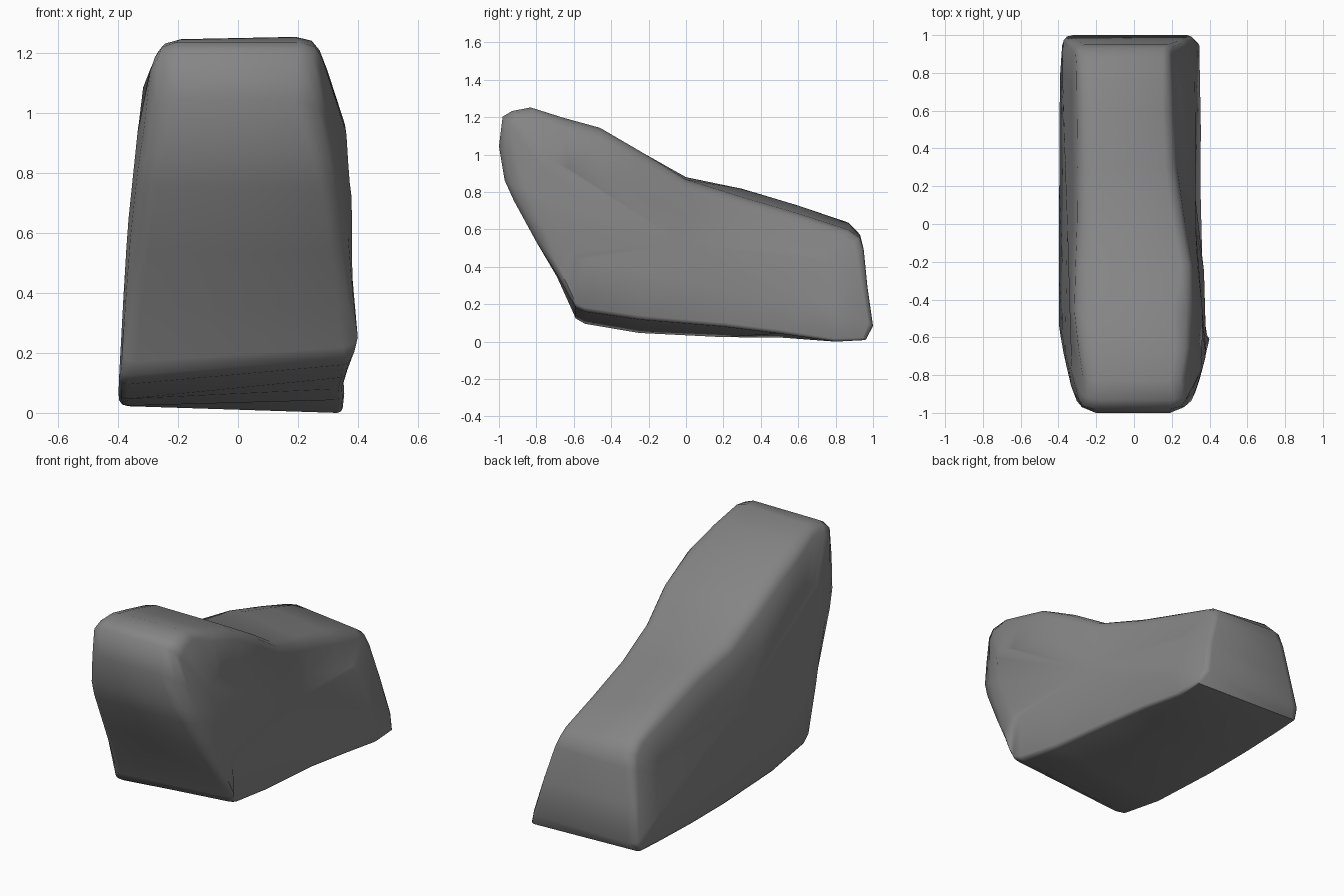
import bpy, bmesh
from mathutils import Vector

if "Cube" in bpy.data.objects:
    bpy.data.objects.remove(bpy.data.objects["Cube"])

# Side outline: y, z, shoulder width, shoulder drop, sideways tilt of the surface
OUTLINE = [
    (-0.61, 0.20, 0.05, 0.03, 0.07), (-0.59, 0.16, 0.03, 0.02, 0.08),
    (-0.54, 0.135, 0.03, 0.02, 0.09), (-0.25, 0.09, 0.03, 0.02, 0.10),
    (0.20, 0.06, 0.03, 0.02, 0.08), (0.50, 0.04, 0.03, 0.02, 0.03),
    (0.80, 0.02, 0.03, 0.02, -0.04), (0.96, 0.025, 0.03, 0.02, -0.03),
    (1.00, 0.09, 0.05, 0.03, 0), (0.97, 0.30, 0.05, 0.03, 0),
    (0.95, 0.50, 0.06, 0.04, 0), (0.93, 0.57, 0.07, 0.04, -0.04),
    (0.87, 0.62, 0.08, 0.05, -0.10), (0.60, 0.71, 0.10, 0.06, -0.12),
    (0.30, 0.80, 0.10, 0.06, -0.12), (0.00, 0.88, 0.10, 0.06, -0.03),
    (-0.22, 1.01, 0.10, 0.06, 0), (-0.46, 1.15, 0.10, 0.06, 0),
    (-0.66, 1.205, 0.08, 0.06, 0), (-0.83, 1.255, 0.08, 0.05, 0.02),
    (-0.93, 1.24, 0.07, 0.06, 0), (-0.98, 1.21, 0.08, 0.08, 0),
    (-1.00, 1.05, 0.11, 0.13, 0), (-0.97, 0.87, 0.09, 0.12, 0),
    (-0.92, 0.76, 0.07, 0.10, 0), (-0.80, 0.54, 0.06, 0.07, 0),
    (-0.69, 0.36, 0.05, 0.04, 0.02)]

# Half widths of each side, by height and by depth
LEFT_Z = [(0, .385), (.09, .4), (.36, .385), (.63, .367), (1.08, .32), (1.26, .25)]
LEFT_Y = [(-1, .24), (-.95, .28), (-.87, .33), (-.7, .37), (-.53, .4), (.8, .395), (1, .375)]
RIGHT_Z = [(0, .34), (.13, .37), (.23, .405), (.43, .378), (.7, .38), (.85, .375),
           (.97, .355), (1.13, .305), (1.26, .25)]
RIGHT_Y = [(-1, .22), (-.95, .26), (-.85, .34), (-.7, .38), (-.58, .405), (-.4, .395),
           (0, .37), (.2, .355), (.8, .365), (.95, .345), (1, .31)]
# How strongly each side leans inward with height towards the back
LEFT_LEAN = [(-.4, 0), (0, .06), (.9, .13)]
RIGHT_LEAN = [(-.5, 0), (-.2, .06), (0, .13), (.3, .19), (.9, .32)]


def interp(table, t):
    if t <= table[0][0]:
        return table[0][1]
    for (a, va), (b, vb) in zip(table, table[1:]):
        if t <= b:
            return va + (vb - va) * (t - a) / (b - a)
    return table[-1][1]


def half_width(side, p):
    zt, yt, lean = (LEFT_Z, LEFT_Y, LEFT_LEAN) if side < 0 else (RIGHT_Z, RIGHT_Y, RIGHT_LEAN)
    return min(interp(zt, p.y), interp(yt, p.x)) - max(0, p.y - 0.06) * interp(lean, p.x)


def spine(p):
    y = max(-0.6, min(0.6, p.x))
    return Vector((y, 0.54 - 0.3 * y))


bm = bmesh.new()


def ring(side, level):
    verts = []
    for y, z, s, d, tilt in OUTLINE:
        p = Vector((y, z))
        if side > 0 and y > -0.3:
            s *= 0.6
        inward = (spine(p) - p).normalized()
        if level == "inner":
            q = (p + inward * d).lerp(spine(p), 0.5)
            x = half_width(side, q)
            tilt *= 0.5
        else:
            wide = half_width(side, p + inward * d)
            drop, back = {"shoulder": (0, 1), "round": (0.3, 0.33), "side": (1, 0)}[level]
            q = p + inward * d * drop
            x = wide - s * back
        verts.append(bm.verts.new((side * x, q.x, q.y + tilt * side * x)))
    return verts


# Loft rings from the left face across to the right face
levels = ["inner", "side", "round", "shoulder"]
rings = [ring(-1, n) for n in levels] + [ring(1, n) for n in reversed(levels)]
n = len(OUTLINE)
for a, b in zip(rings, rings[1:]):
    for i in range(n):
        j = (i + 1) % n
        bm.faces.new((a[i], a[j], b[j], b[i]))
# Close both flat sides with a fan
caps = [bm.faces.new(rings[0]), bm.faces.new(rings[-1])]
bmesh.ops.poke(bm, faces=caps)
bmesh.ops.recalc_face_normals(bm, faces=bm.faces[:])

# Stand on the ground
low = min(v.co.z for v in bm.verts)
bmesh.ops.translate(bm, verts=bm.verts[:], vec=(0, 0, -low))

mesh = bpy.data.meshes.new("rock")
bm.to_mesh(mesh)
bm.free()
rock = bpy.data.objects.new("rock", mesh)
bpy.context.collection.objects.link(rock)

# Dark grey stone
stone = bpy.data.materials.new("stone")
stone.diffuse_color = (0.235, 0.235, 0.235, 1)
stone.use_nodes = True
stone.node_tree.nodes["Principled BSDF"].inputs["Base Color"].default_value = stone.diffuse_color
mesh.materials.append(stone)

bpy.context.view_layer.objects.active = rock
rock.select_set(True)
bpy.ops.object.shade_smooth_by_angle(angle=0.9)
